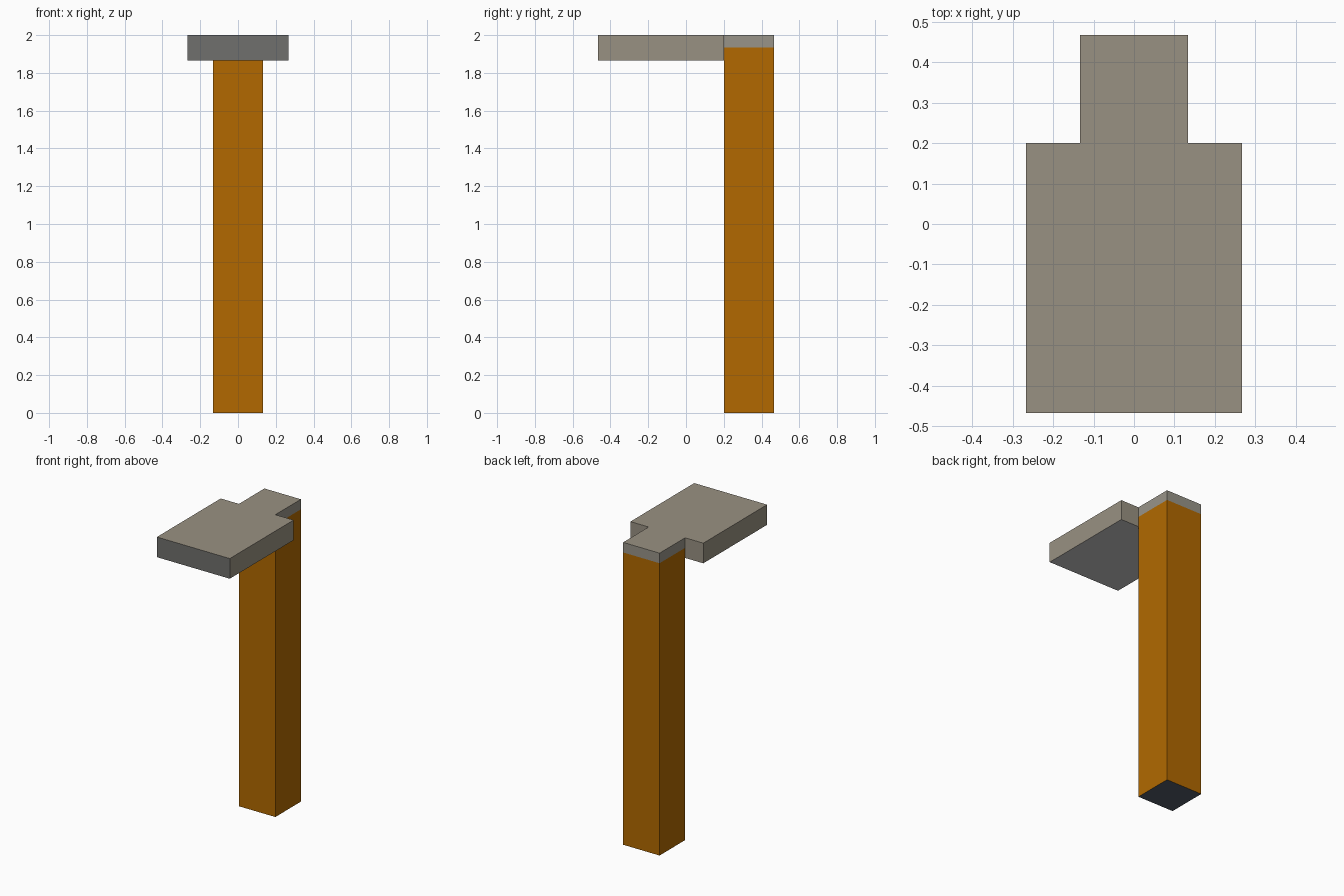
import bpy, bmesh

if "Cube" in bpy.data.objects:
    bpy.data.objects.remove(bpy.data.objects["Cube"])


def material(name, rgb):
    """Flat material from an sRGB colour (0-255)."""
    lin = [(c / 255 / 12.92) if c / 255 <= 0.04045 else ((c / 255 + 0.055) / 1.055) ** 2.4 for c in rgb]
    m = bpy.data.materials.new(name)
    m.diffuse_color = (*lin, 1.0)
    m.use_nodes = True
    m.node_tree.nodes["Principled BSDF"].inputs["Base Color"].default_value = m.diffuse_color
    return m


stone = material("warm_stone", (153, 145, 130))
grey = material("dark_grey", (112, 112, 109))
pale = material("pale_grey", (197, 197, 197))
cap = material("cap_grey", (152, 148, 137))
wood = material("brown_wood", (178, 105, 0))
base = material("base_slate", (82, 92, 104))


def box(name, lo, hi, mats, rule, cut_z=None):
    """Axis-aligned box, optionally cut at a height, coloured by a face rule."""
    bm = bmesh.new()
    bmesh.ops.create_cube(bm, size=1)
    for v in bm.verts:
        v.co = [lo[i] + (v.co[i] + 0.5) * (hi[i] - lo[i]) for i in range(3)]
    if cut_z is not None:
        bmesh.ops.bisect_plane(bm, geom=bm.verts[:] + bm.edges[:] + bm.faces[:],
                               plane_co=(0, 0, cut_z), plane_no=(0, 0, 1))
    bm.normal_update()
    for f in bm.faces:
        f.material_index = rule(f.normal, f.calc_center_median())
    mesh = bpy.data.meshes.new(name)
    bm.to_mesh(mesh)
    bm.free()
    for m in mats:
        mesh.materials.append(m)
    obj = bpy.data.objects.new(name, mesh)
    bpy.context.collection.objects.link(obj)


U = 2 / 30          # one grid unit of the model
CUT = 29 * U        # lower edge of the grey cap band


# Post: wood sides, grey cap band, stone top, slate underside
def post_rule(n, c):
    if n.z > 0.5:
        return 2
    if n.z < -0.5:
        return 3
    return 1 if c.z > CUT else 0


box("post", (-2 * U, 3 * U, 0), (2 * U, 7 * U, 2),
    [wood, cap, stone, base], post_rule, CUT)


# Slab reaching forward: stone top, sides and back, grey front, pale underside
def slab_rule(n, c):
    if n.z < -0.5:
        return 2
    return 1 if n.y < -0.5 else 0


box("head_slab", (-4 * U, -7 * U, 28 * U), (4 * U, 3 * U, 2),
    [stone, grey, pale], slab_rule)
